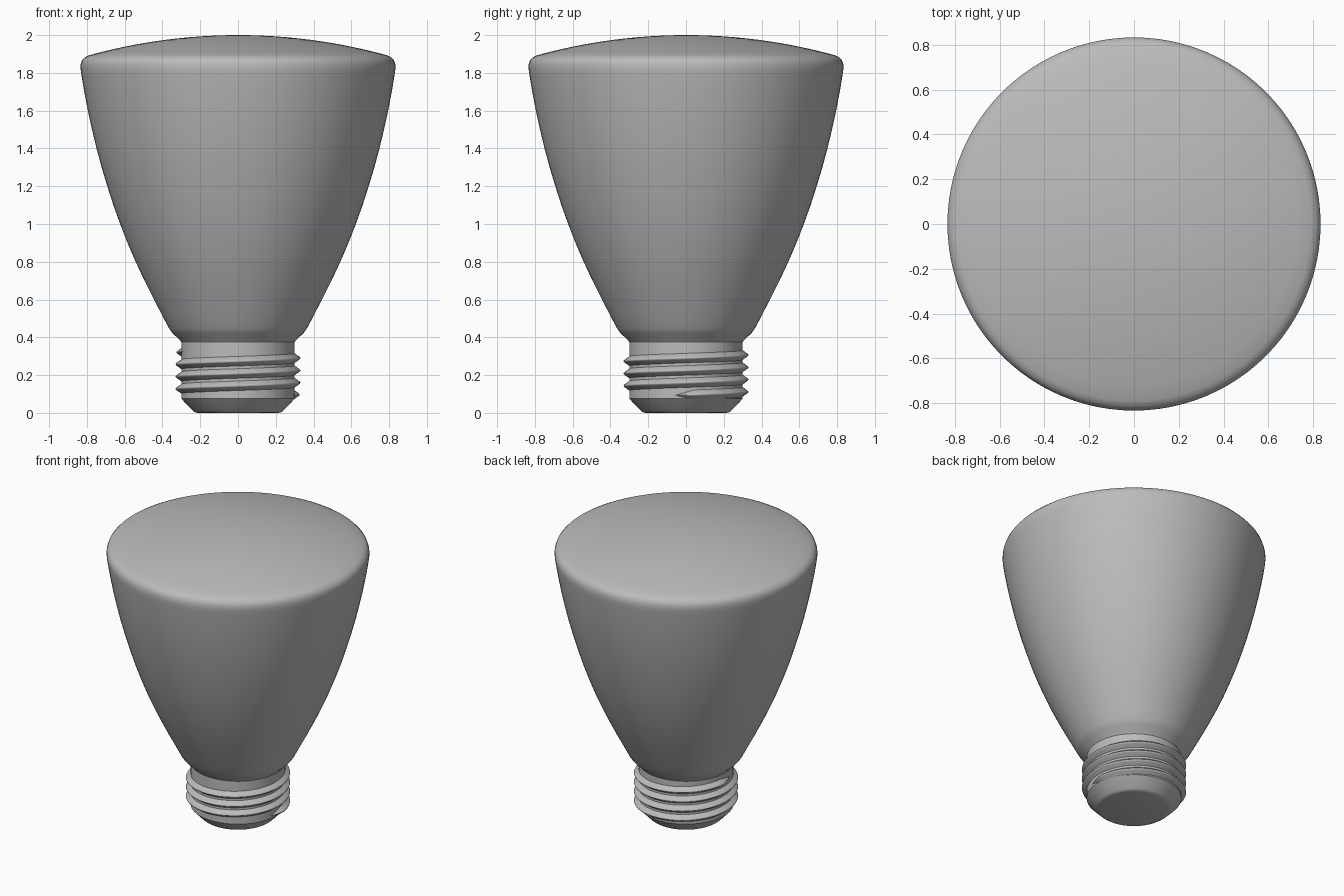
import bpy, bmesh, math

if "Cube" in bpy.data.objects:
    bpy.data.objects.remove(bpy.data.objects["Cube"])

grey = bpy.data.materials.new("warm_free_grey")
grey.name = "plain grey"
grey.diffuse_color = (0.5, 0.5, 0.5, 1)
grey.use_nodes = True
grey.node_tree.nodes["Principled BSDF"].inputs["Base Color"].default_value = grey.diffuse_color
SEG = 96


def finish(name, bm, angle=35):
    bmesh.ops.recalc_face_normals(bm, faces=bm.faces)
    mesh = bpy.data.meshes.new(name)
    bm.to_mesh(mesh)
    bm.free()
    mesh.materials.append(grey)
    ob = bpy.data.objects.new(name, mesh)
    bpy.context.collection.objects.link(ob)
    bpy.ops.object.select_all(action='DESELECT')
    ob.select_set(True)
    bpy.context.view_layer.objects.active = ob
    bpy.ops.object.shade_smooth_by_angle(angle=math.radians(angle))
    return ob


def lathe(name, profile):
    """Revolve (radius, height) points around z."""
    bm = bmesh.new()
    verts = [bm.verts.new((r, 0, z)) for r, z in profile]
    edges = [bm.edges.new(pair) for pair in zip(verts, verts[1:])]
    bmesh.ops.spin(bm, geom=verts + edges, cent=(0, 0, 0), axis=(0, 0, 1),
                   angle=math.tau, steps=SEG)
    bmesh.ops.remove_doubles(bm, verts=bm.verts, dist=1e-5)
    return finish(name, bm)


# Flared reflector: neck, curved flank, rounded rim and shallow domed lens
flank = [(0.30, 0.375), (0.308, 0.386), (0.345, 0.42), (0.357, 0.435), (0.367, 0.45),
         (0.403, 0.52), (0.445, 0.60), (0.495, 0.70), (0.542, 0.80), (0.585, 0.90),
         (0.624, 1.0), (0.66, 1.1), (0.692, 1.2), (0.722, 1.3), (0.749, 1.4),
         (0.773, 1.5), (0.795, 1.6), (0.814, 1.7), (0.829, 1.79)]
rim = [(0.833, 1.82), (0.833, 1.845), (0.826, 1.866), (0.812, 1.882), (0.79, 1.893)]
sag, half = 0.107, 0.79
radius = (half ** 2 + sag ** 2) / (2 * sag)
dome = []
for i in range(1, 13):
    r = half * (1 - i / 12)
    dome.append((r, 2 - radius + math.sqrt(radius ** 2 - r ** 2)))
lathe("reflector_body", flank + rim + dome)

# Screw base: cylinder with chamfered foot
lathe("screw_base", [(0, 0), (0.215, 0), (0.228, 0.003), (0.24, 0.012),
                     (0.30, 0.075), (0.30, 0.375)])

# Helical thread, tapered into the base at both ends
section = [(0.0, -0.026), (0.024, -0.009), (0.03, -0.004), (0.0315, 0.0),
           (0.03, 0.004), (0.024, 0.009), (0.0, 0.026)]
bm = bmesh.new()
start, end, pitch = math.radians(-12), math.radians(3.5 * 360 + 12), 0.065
steps = 300
rings = []
for i in range(steps + 1):
    a = start + (end - start) * i / steps
    k = max(0.02, min(1, (a - start) / 0.35, (end - a) / 0.35))
    z0 = 0.095 + pitch * a / math.tau
    ring = []
    for dr, dz in section:
        r = 0.299 + dr * k
        ring.append(bm.verts.new((r * math.cos(a), r * math.sin(a), z0 + dz * k)))
    rings.append(ring)
for a, b in zip(rings, rings[1:]):
    for j in range(len(section) - 1):
        bm.faces.new((a[j], b[j], b[j + 1], a[j + 1]))
finish("screw_thread", bm, 50)
